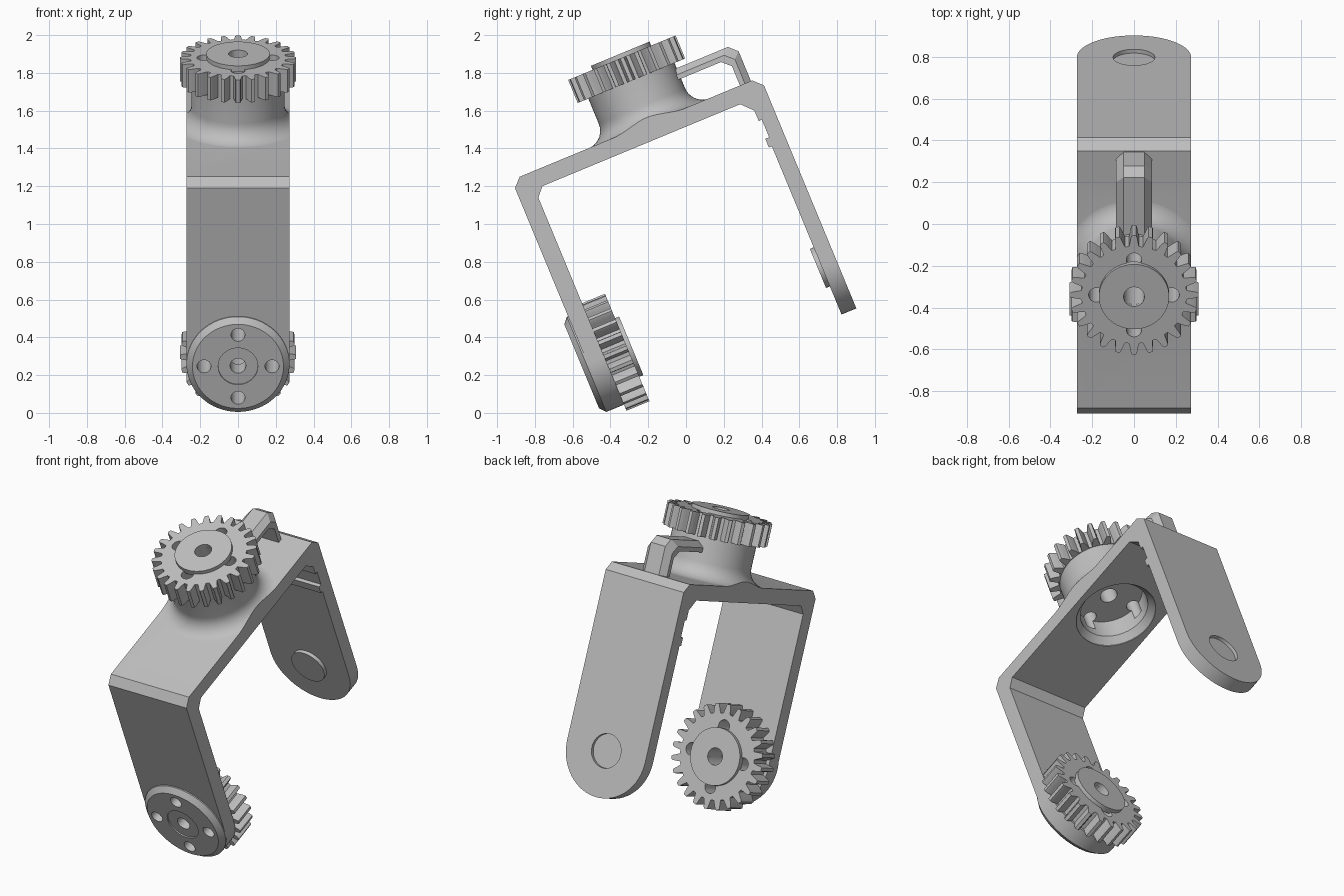
import bpy, bmesh, math
from mathutils import Matrix, Vector

if "Cube" in bpy.data.objects:
    bpy.data.objects.remove(bpy.data.objects["Cube"])

grey = bpy.data.materials.new("plain grey")
grey.use_nodes = True
grey.diffuse_color = (0.52, 0.52, 0.52, 1)
grey.node_tree.nodes["Principled BSDF"].inputs["Base Color"].default_value = (0.52, 0.52, 0.52, 1)

# Parts are built upright (y along the web, z across it), then tilted at the end
TILT = Matrix.Rotation(math.radians(22.5), 4, 'X')
ALONG_Y = Matrix.Rotation(math.radians(-90), 4, 'X')   # turns the z axis to +y
ALONG_Z = Matrix.Identity(4)
HALF = 0.273           # half the bracket width
PIVOT = 0.439          # height of the leg axles
BOSS = 0.406           # y of the neck axis
BOLT = 0.18            # bolt circle radius


def make(name, bm, matrix=ALONG_Z):
    bmesh.ops.transform(bm, matrix=matrix, verts=bm.verts)
    bmesh.ops.recalc_face_normals(bm, faces=bm.faces)
    mesh = bpy.data.meshes.new(name)
    bm.to_mesh(mesh)
    bm.free()
    ob = bpy.data.objects.new(name, mesh)
    bpy.context.collection.objects.link(ob)
    mesh.materials.append(grey)
    return ob


def prism(name, points, depth, matrix=ALONG_Z):
    """Extrude a flat outline by a vector."""
    bm = bmesh.new()
    face = bm.faces.new([bm.verts.new(p) for p in points])
    out = bmesh.ops.extrude_face_region(bm, geom=[face])["geom"]
    moved = [g for g in out if isinstance(g, bmesh.types.BMVert)]
    bmesh.ops.translate(bm, verts=moved, vec=depth)
    return make(name, bm, matrix)


def lathe(name, profile, place, steps=64):
    """Turn a (radius, height) profile around the z axis."""
    bm = bmesh.new()
    verts = [bm.verts.new((r, 0, z)) for r, z in profile]
    edges = [bm.edges.new(pair) for pair in zip(verts, verts[1:])]
    bmesh.ops.spin(bm, geom=verts + edges, cent=(0, 0, 0), axis=(0, 0, 1),
                   angle=math.tau, steps=steps)
    bmesh.ops.remove_doubles(bm, verts=bm.verts, dist=1e-5)
    return make(name, bm, place)


def rod(radius, low, high, place, steps=40):
    return lathe("cutter", [(0, low), (radius, low), (radius, high), (0, high)], place, steps)


def combine(ob, tool, operation):
    mod = ob.modifiers.new("join", 'BOOLEAN')
    mod.operation, mod.solver, mod.object = operation, 'EXACT', tool
    bpy.context.view_layer.objects.active = ob
    bpy.ops.object.modifier_apply(modifier=mod.name)
    bpy.data.objects.remove(tool)


def finish(ob):
    ob.data.transform(TILT)
    bpy.ops.object.select_all(action='DESELECT')
    ob.select_set(True)
    bpy.context.view_layer.objects.active = ob
    bpy.ops.object.shade_smooth_by_angle(angle=math.radians(28))


def bolt_ring(ob, place, low, high):
    for i in range(4):
        a = i * math.pi / 2
        spot = Matrix.Translation((BOLT * math.cos(a), BOLT * math.sin(a), 0))
        combine(ob, rod(0.037, low, high, place @ spot, 24), 'DIFFERENCE')


neck_axis = Matrix.Translation((0, BOSS, 0)) @ ALONG_Z
leg_axis = Matrix.Translation((0, 0, PIVOT)) @ ALONG_Y

# Bracket: bent strip with chamfered corners and catch ledges on the back leg
strip = [(-0.381, 0), (-0.381, 1.446), (-0.335, 1.492), (0.997, 1.492), (1.045, 1.444),
         (1.045, 0), (0.96, 0), (0.96, 1.13), (0.943, 1.13), (0.943, 1.18), (0.965, 1.18),
         (0.965, 1.28), (0.947, 1.28), (0.947, 1.34), (0.89, 1.4), (-0.243, 1.4),
         (-0.286, 1.352), (-0.286, 0)]
bracket = prism("bracket", [(-0.4, y, z) for y, z in strip], (0.8, 0, 0))

# Neck flaring into the web
flare = [(0.347 - 0.1 * math.sin(t), 1.591 - 0.1 * math.cos(t))
         for t in (i * math.pi / 18 for i in range(10))]
neck = lathe("neck", [(0, 1.45), (0.347, 1.45)] + flare + [(0.247, 1.745), (0, 1.745)], neck_axis)
combine(bracket, neck, 'UNION')

# Trim sides and round the leg ends
arc = [(HALF * math.cos(t), -1, PIVOT - HALF * math.sin(t))
       for t in (i * math.pi / 32 for i in range(33))]
trim = prism("trim", arc + [(-HALF, -1, 3), (HALF, -1, 3)], (0, 3, 0))
combine(bracket, trim, 'INTERSECT')

# Chamfered front disc and inner washer on the back leg
disc = lathe("disc", [(0, -0.33), (0.2725, -0.33), (0.2725, -0.388), (0.241, -0.416), (0, -0.416)],
             leg_axis)
combine(bracket, disc, 'UNION')
washer = rod(0.112, 0.938, 1.0, leg_axis)
combine(bracket, washer, 'UNION')

# Hollow under the neck, axle holes, counterbores and bolt holes
hollow = lathe("hollow", [(0, 1.3), (0.235, 1.3), (0.235, 1.405), (0.2, 1.445), (0.2, 1.57), (0, 1.57)],
               neck_axis)
combine(bracket, hollow, 'DIFFERENCE')
for tool in (rod(0.05, 1.5, 1.9, neck_axis), rod(0.042, -0.6, -0.1, leg_axis),
             rod(0.105, -0.6, -0.408, leg_axis), rod(0.05, 0.8, 1.2, leg_axis),
             rod(0.1, 1.025, 1.2, leg_axis)):
    combine(bracket, tool, 'DIFFERENCE')
bolt_ring(bracket, neck_axis, 1.5, 1.9)
bolt_ring(bracket, leg_axis, -0.6, -0.1)
finish(bracket)

# Gears: toothed wheel plus a flanged hub
TEETH = 24
TOOTH = [(0.252, -0.092), (0.275, -0.068), (0.297, -0.05), (0.308, -0.032),
         (0.308, 0.032), (0.297, 0.05), (0.275, 0.068), (0.252, 0.092)]


def gear(name, place):
    outline = []
    for i in range(TEETH):
        for r, a in TOOTH:
            t = a + math.tau * i / TEETH
            outline.append((r * math.cos(t), r * math.sin(t), 0))
    wheel = prism(name + "_gear", outline, (0, 0, 0.132), place)
    combine(wheel, rod(0.05, -0.1, 0.3, place), 'DIFFERENCE')
    bolt_ring(wheel, place, -0.1, 0.3)
    finish(wheel)
    ring = [(0.05, 0.12), (0.168, 0.12), (0.168, 0.155), (0.05, 0.155), (0.05, 0.12)]
    finish(lathe(name + "_hub", ring, place))


gear("top", neck_axis @ Matrix.Translation((0, 0, 1.735)))
gear("front_leg", leg_axis @ Matrix.Translation((0, 0, -0.287)))

# Hooked arm from the back corner of the web to the neck
outer = [(0.6, 1.705), (0.946, 1.705), (0.99, 1.662), (0.99, 1.46)]
inner = [(0.6, 1.645), (0.882, 1.645), (0.927, 1.603), (0.927, 1.46)]
section = [(-0.05, 0), (0.05, 0), (0.085, 0.55), (0.085, 1), (-0.085, 1), (-0.085, 0.55)]
bm = bmesh.new()
rings = []
for o, n in zip(outer, inner):
    o, n = Vector(o), Vector(n)
    rings.append([bm.verts.new((x, *o.lerp(n, f))) for x, f in section])
for a, b in zip(rings, rings[1:]):
    for i in range(len(section)):
        j = (i + 1) % len(section)
        bm.faces.new((a[i], a[j], b[j], b[i]))
bm.faces.new(rings[0])
bm.faces.new(rings[-1])
finish(make("hook_arm", bm))
